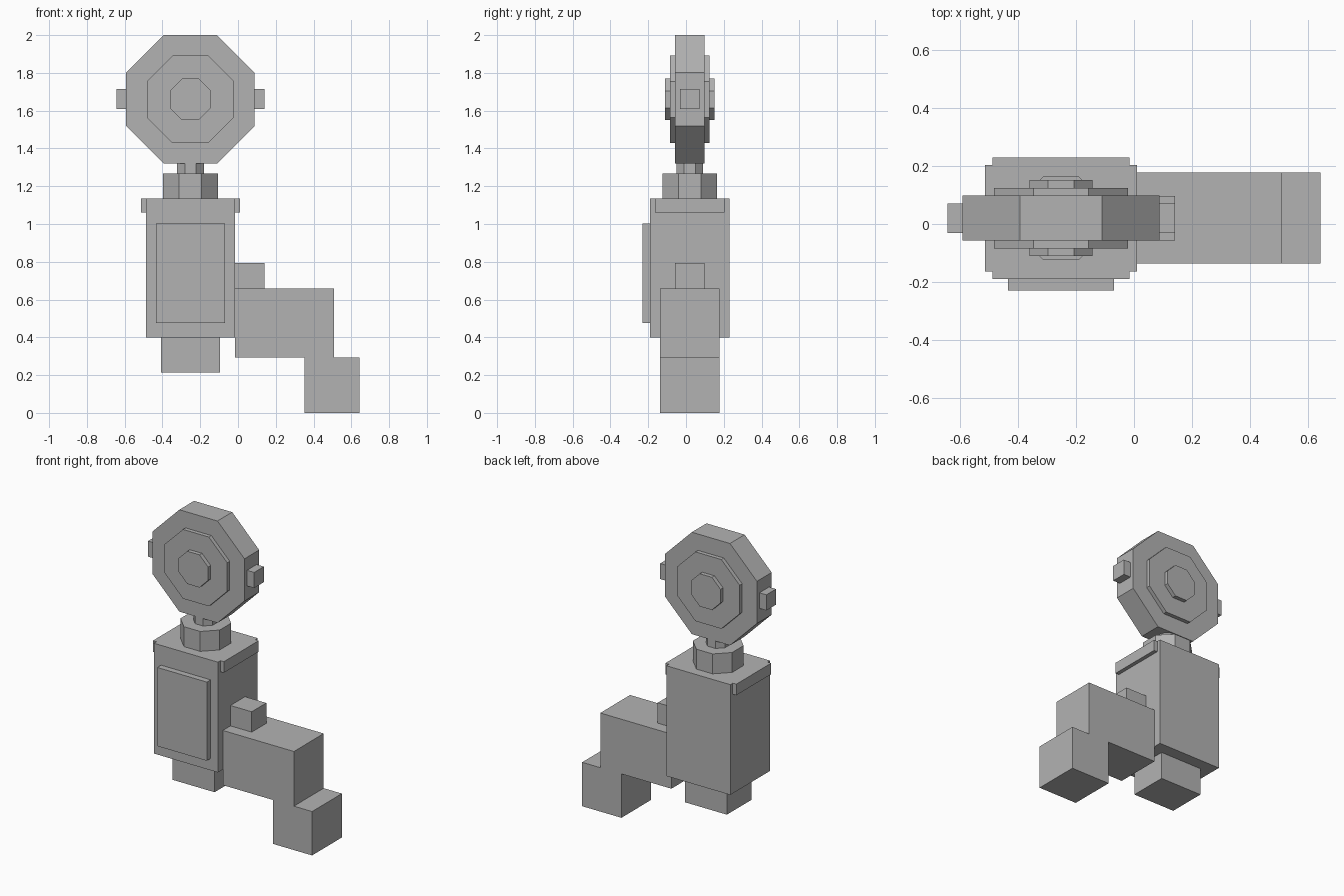
import bpy, bmesh, math
from mathutils import Matrix

if "Cube" in bpy.data.objects:
    bpy.data.objects.remove(bpy.data.objects["Cube"])

grey = bpy.data.materials.new("plain_grey")
grey.diffuse_color = (0.45, 0.45, 0.45, 1)
grey.use_nodes = True
grey.node_tree.nodes["Principled BSDF"].inputs["Base Color"].default_value = grey.diffuse_color

CX, CY = -0.252, 0.02   # axis shared by head, neck and body


def finish(name, bm):
    mesh = bpy.data.meshes.new(name)
    bm.to_mesh(mesh)
    bm.free()
    mesh.materials.append(grey)
    obj = bpy.data.objects.new(name, mesh)
    bpy.context.collection.objects.link(obj)
    return obj


def box(name, x0, x1, y0, y1, z0, z1):
    bm = bmesh.new()
    bmesh.ops.create_cube(bm, size=1)
    bmesh.ops.scale(bm, vec=(x1 - x0, y1 - y0, z1 - z0), verts=bm.verts)
    bmesh.ops.translate(bm, vec=((x0 + x1) / 2, (y0 + y1) / 2, (z0 + z1) / 2), verts=bm.verts)
    return finish(name, bm)


def octagon(name, apothem, depth, z, axis):
    """Eight-sided prism with flats facing the main axes, centred at height z."""
    r = apothem / math.cos(math.pi / 8)
    bm = bmesh.new()
    bmesh.ops.create_cone(bm, cap_ends=True, segments=8, radius1=r, radius2=r, depth=depth,
                          matrix=Matrix.Rotation(math.pi / 8, 4, 'Z'))
    if axis == 'Y':
        bmesh.ops.rotate(bm, matrix=Matrix.Rotation(math.pi / 2, 3, 'X'), verts=bm.verts)
    bmesh.ops.translate(bm, vec=(CX, CY, z), verts=bm.verts)
    return finish(name, bm)


# Head: stepped octagonal disc with a knob on each side
for name, apothem, depth in (("head_disc", 0.34, 0.155),
                             ("head_ring", 0.231, 0.208),
                             ("head_hub", 0.109, 0.262)):
    octagon(name, apothem, depth, 1.66, 'Y')
box("left_knob", -0.643, CX - 0.34, CY - 0.051, CY + 0.051, 1.61, 1.714)
box("right_knob", CX + 0.34, 0.141, CY - 0.051, CY + 0.051, 1.61, 1.714)

# Neck
octagon("neck_post", 0.071, 0.055, 1.2945, 'Z')
octagon("neck_collar", 0.145, 0.133, 1.2005, 'Z')

# Body with shoulder bar and front panel
box("body", CX - 0.236, CX + 0.236, -0.19, 0.23, 0.398, 1.134)
box("shoulder_bar", CX - 0.262, CX + 0.262, CY - 0.184, CY + 0.184, 1.06, 1.134)
box("front_panel", -0.435, -0.069, -0.23, -0.19, 0.477, 1.002)

# Leg stub, bent leg with foot, and hip block
box("leg_stub", -0.407, -0.096, CY - 0.13, CY + 0.13, 0.214, 0.398)
box("upper_leg", -0.016, 0.509, CY - 0.157, CY + 0.157, 0.293, 0.658)
box("foot", 0.353, 0.643, CY - 0.157, CY + 0.157, 0.0, 0.293)
box("hip_block", -0.016, 0.141, CY - 0.077, CY + 0.077, 0.658, 0.794)
